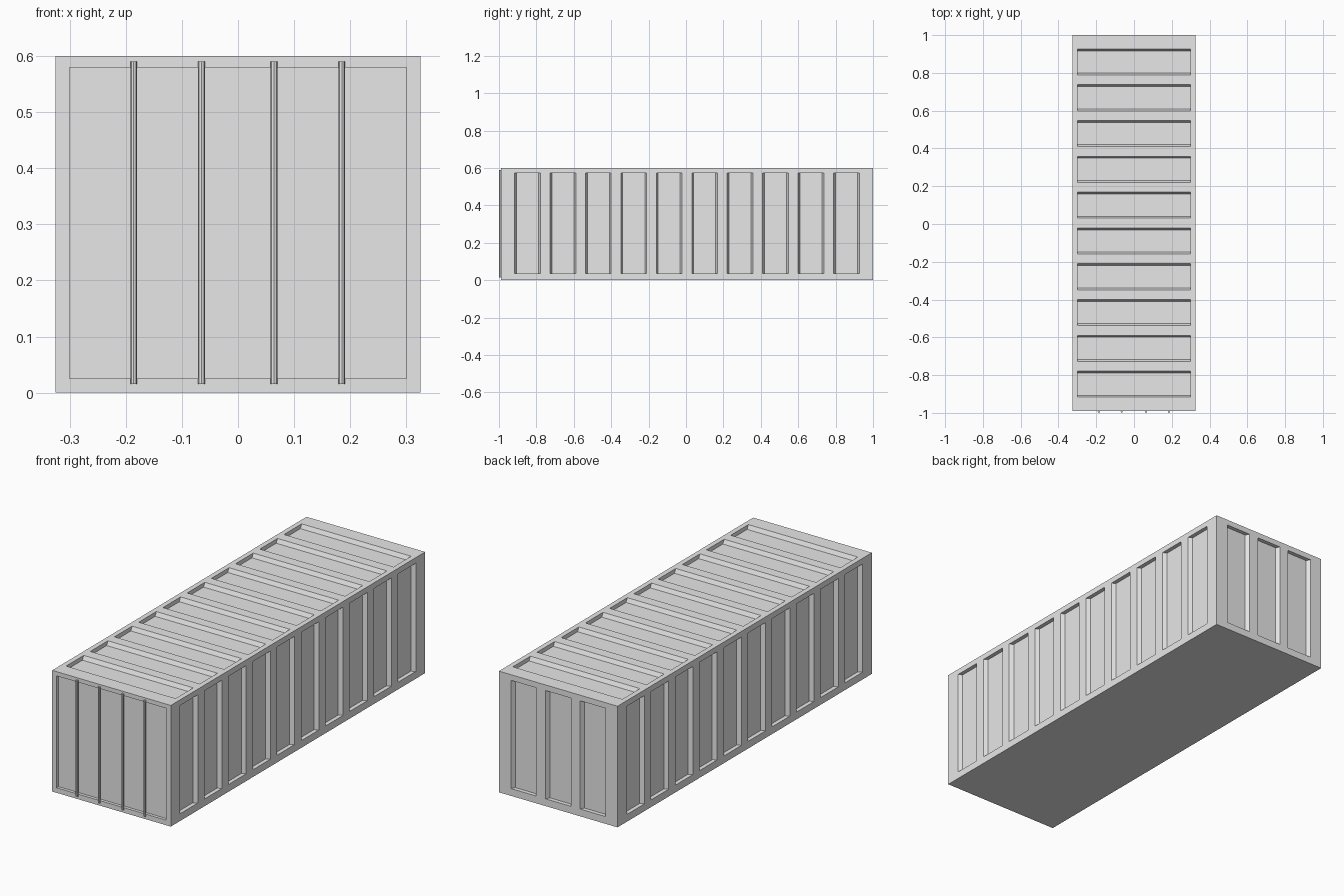
import bpy, bmesh
from mathutils import Vector

old = bpy.data.objects.get("Cube")
if old:
    bpy.data.objects.remove(old, do_unlink=True)

grey = bpy.data.materials.new("light_grey")
grey.use_nodes = True
grey.diffuse_color = (0.8, 0.8, 0.8, 1)
grey.node_tree.nodes["Principled BSDF"].inputs["Base Color"].default_value = (0.8, 0.8, 0.8, 1)

HALF_W, HEIGHT = 0.325, 0.6
FRONT, BACK = -0.99, 1.0
MID = (FRONT + BACK) / 2
DEPTH, SLOPE, PITCH, HALF_P = 0.02, 0.01, 0.1895, 0.069
X, Y, Z = Vector((1, 0, 0)), Vector((0, 1, 0)), Vector((0, 0, 1))


def make_object(name, bm):
    bmesh.ops.recalc_face_normals(bm, faces=bm.faces)
    mesh = bpy.data.meshes.new(name)
    bm.to_mesh(mesh)
    bm.free()
    mesh.materials.append(grey)
    ob = bpy.data.objects.new(name, mesh)
    bpy.context.collection.objects.link(ob)
    return ob


def add_box(bm, lo, hi):
    verts = bmesh.ops.create_cube(bm, size=1)["verts"]
    for v in verts:
        v.co = Vector([hi[i] if v.co[i] > 0 else lo[i] for i in range(3)])


def add_pocket(bm, centre, across, along, out, half_len, half_w=HALF_P, slope=SLOPE, depth=DEPTH):
    """Trough with sloped long sides and square ends, cut into a wall."""
    rise = 0.01
    wide = half_w + slope * rise / depth
    profile = [(-wide, rise), (wide, rise), (half_w - slope, -depth), (slope - half_w, -depth)]
    face = bm.faces.new([bm.verts.new(centre + across * u + out * d - along * half_len)
                         for u, d in profile])
    ext = bmesh.ops.extrude_face_region(bm, geom=[face])["geom"]
    bmesh.ops.translate(bm, verts=[g for g in ext if isinstance(g, bmesh.types.BMVert)],
                        vec=along * 2 * half_len)


# Container body
bm = bmesh.new()
add_box(bm, (-HALF_W, FRONT, 0), (HALF_W, BACK, HEIGHT))
body = make_object("container_body", bm)

# Corrugation troughs for the roof, both sides and the back, plus the door recess
bm = bmesh.new()
wall_z = 0.304
for i in range(10):
    y = MID + (i - 4.5) * PITCH
    add_pocket(bm, Vector((0, y, HEIGHT)), Y, X, Z, 0.3)
    for s in (-1, 1):
        add_pocket(bm, Vector((s * HALF_W, y, wall_z)), Y, Z, X * s, 0.268)
for i in (-1, 0, 1):
    add_pocket(bm, Vector((i * PITCH, BACK, wall_z)), X, Z, Y, 0.268)
add_pocket(bm, Vector((0, FRONT, 0.302)), X, Z, -Y, 0.277, half_w=0.3, slope=0, depth=0.015)
cutter = make_object("trough_cutter", bm)
cutter.hide_render = True

mod = body.modifiers.new("troughs", "BOOLEAN")
mod.operation = "DIFFERENCE"
mod.solver = "EXACT"
mod.object = cutter
bpy.context.view_layer.objects.active = body
bpy.ops.object.modifier_apply(modifier=mod.name)
bpy.data.objects.remove(cutter, do_unlink=True)

# Door locking bars
for i, x in enumerate((-0.186, -0.065, 0.064, 0.185)):
    bm = bmesh.new()
    bmesh.ops.create_cone(bm, cap_ends=True, segments=8, radius1=0.006, radius2=0.006, depth=0.575)
    bmesh.ops.translate(bm, verts=bm.verts, vec=(x, -0.994, 0.3025))
    make_object(f"door_bar_{i + 1}", bm)
